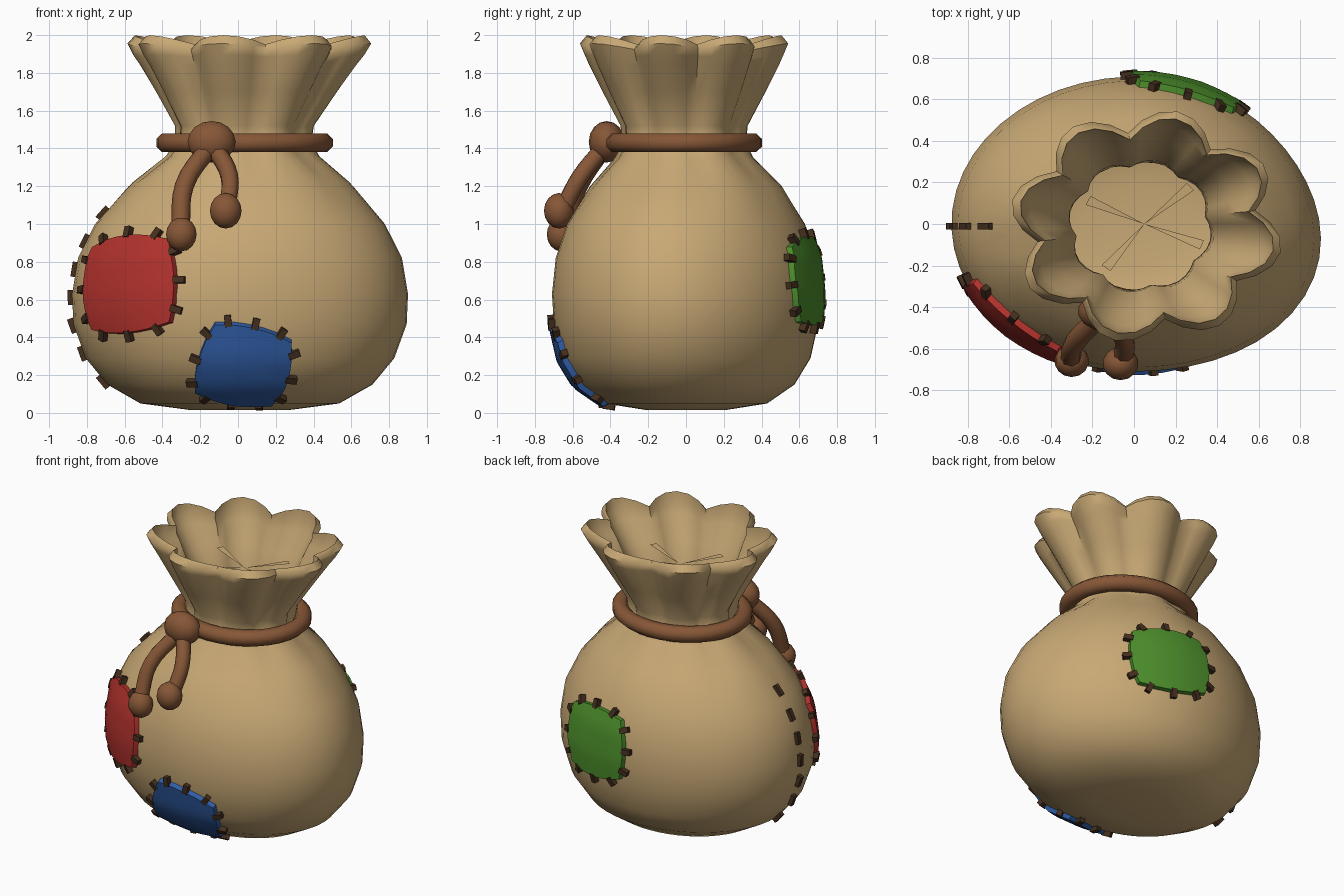
import bpy, bmesh, math
from mathutils import Vector, Matrix
from mathutils.bvhtree import BVHTree

if "Cube" in bpy.data.objects:
    bpy.data.objects.remove(bpy.data.objects["Cube"])


def material(name, r, g, b):
    m = bpy.data.materials.new(name)
    m.diffuse_color = (r, g, b, 1)
    m.use_nodes = True
    m.node_tree.nodes["Principled BSDF"].inputs["Base Color"].default_value = m.diffuse_color
    return m


TAN = material("burlap tan", 0.58, 0.395, 0.178)
ROPE = material("rope brown", 0.24, 0.095, 0.038)
RED = material("patch red", 0.45, 0.032, 0.026)
BLUE = material("patch blue", 0.03, 0.11, 0.38)
GREEN = material("patch green", 0.075, 0.28, 0.025)
THREAD = material("dark thread", 0.058, 0.028, 0.013)


def make(name, bm, mat, angle=40):
    bmesh.ops.recalc_face_normals(bm, faces=bm.faces[:])
    mesh = bpy.data.meshes.new(name)
    bm.to_mesh(mesh)
    bm.free()
    mesh.materials.append(mat)
    ob = bpy.data.objects.new(name, mesh)
    bpy.context.collection.objects.link(ob)
    if angle:
        bpy.ops.object.select_all(action='DESELECT')
        ob.select_set(True)
        bpy.context.view_layer.objects.active = ob
        bpy.ops.object.shade_smooth_by_angle(angle=math.radians(angle))
    return ob


# Sack profile: height, half width, half depth
PROFILE = [
    (0.015, 0.26, 0.21), (0.05, 0.525, 0.43), (0.15, 0.70, 0.575), (0.29, 0.815, 0.66),
    (0.47, 0.88, 0.70), (0.63, 0.887, 0.71), (0.82, 0.855, 0.69), (1.0, 0.765, 0.63),
    (1.2, 0.59, 0.505), (1.35, 0.405, 0.36), (1.43, 0.35, 0.32), (1.52, 0.355, 0.325),
    (1.7, 0.455, 0.41), (1.84, 0.535, 0.47), (1.89, 0.57, 0.49), (1.94, 0.597, 0.51),
    (1.975, 0.56, 0.475)]
SEG, FOLDS, PHASE = 48, 8, math.radians(77)
# the lining follows the outside, slightly inset, back down from the rim
CLOTH = 0.02
lining = [(z + CLOTH, a - CLOTH, b - CLOTH) for z, a, b in PROFILE[-3::-1]]

bm = bmesh.new()
rings = []
for z, a, b in PROFILE + lining:
    gather = max(0, z - 1.1)                            # folds deepen above the body
    wave = 0.8 * max(0, z - 1.8) ** 2                   # wavy rim
    lean = 0.055 * min(1, max(0, (1.35 - z) / 0.35))    # lopsided right side
    ring = []
    for i in range(SEG):
        t = PHASE + 2 * math.pi * i / SEG
        w = 2 * abs(math.cos(FOLDS / 2 * (t - PHASE))) - 1   # round lobes, sharp notches
        k = 1 + 0.13 * gather * w - lean * math.sin(2 * t) * max(0, math.cos(t))
        ring.append(bm.verts.new((0.008 + 0.062 * gather + a * k * math.cos(t),
                                  b * k * math.sin(t) - 0.01 * (z > 1.3), z + wave * w)))
    rings.append(ring)
for lo, hi in zip(rings, rings[1:]):
    for i in range(SEG):
        j = (i + 1) % SEG
        bm.faces.new((lo[i], lo[j], hi[j], hi[i]))
bm.faces.new(rings[0][::-1])
bm.faces.new(rings[-1])
bmesh.ops.recalc_face_normals(bm, faces=bm.faces[:])
surface = BVHTree.FromBMesh(bm)
make("sack", bm, TAN, 60)

# Loose fibres crossing the mouth
bm = bmesh.new()
for turn in (155, 42, 232, 338):
    tips = [(0.05 + 0.3 * math.cos(math.radians(turn + d)),
             0.27 * math.sin(math.radians(turn + d)), 1.78) for d in (-5, 5)]
    bm.faces.new([bm.verts.new(c) for c in [(0.05, 0, 1.75)] + tips])
make("loose_fibres", bm, TAN, 0)

# Rope ring tied round the neck
bm = bmesh.new()
N, M = 32, 8
grid = []
for i in range(N):
    t = 2 * math.pi * i / N
    ring = []
    for k in range(M):
        p = 2 * math.pi * (k + 0.5) / M
        r = 0.056 * math.cos(p)
        ring.append(bm.verts.new((0.035 + (0.415 + r) * math.cos(t),
                                  -0.01 + (0.36 + r) * math.sin(t),
                                  1.43 + 0.054 * math.sin(p))))
    grid.append(ring)
for i in range(N):
    for k in range(M):
        a, b = grid[i], grid[(i + 1) % N]
        bm.faces.new((a[k], b[k], b[(k + 1) % M], a[(k + 1) % M]))
make("neck_rope", bm, ROPE, 60)


def ball(name, loc, scale):
    bm = bmesh.new()
    bmesh.ops.create_uvsphere(bm, u_segments=14, v_segments=8, radius=1,
                              matrix=Matrix.Translation(loc) @ Matrix.Diagonal((*scale, 1)))
    make(name, bm, ROPE, 60)


def tail(name, points, radius):
    curve = bpy.data.curves.new(name, 'CURVE')
    curve.dimensions = '3D'
    curve.bevel_depth = radius
    curve.bevel_resolution = 2
    curve.resolution_u = 4
    curve.use_fill_caps = True
    spline = curve.splines.new('BEZIER')
    spline.bezier_points.add(len(points) - 1)
    for bp, co in zip(spline.bezier_points, points):
        bp.co = co
        bp.handle_left_type = bp.handle_right_type = 'AUTO'
    curve.materials.append(ROPE)
    bpy.context.collection.objects.link(bpy.data.objects.new(name, curve))


# Knot with two hanging rope ends
ball("knot", (-0.14, -0.42, 1.435), (0.13, 0.095, 0.11))
tail("long_tail", [(-0.16, -0.44, 1.40), (-0.285, -0.57, 1.2), (-0.305, -0.65, 0.98)], 0.05)
tail("short_tail", [(-0.12, -0.44, 1.40), (-0.045, -0.56, 1.25), (-0.055, -0.645, 1.09)], 0.048)
ball("long_tail_end", (-0.30, -0.66, 0.945), (0.083, 0.077, 0.09))
ball("short_tail_end", (-0.065, -0.672, 1.07), (0.086, 0.08, 0.094))


def stitch(bm, loc, along, normal, size):
    side = normal.cross(along).normalized()
    along = side.cross(normal).normalized()
    rot = Matrix((along, side, normal)).transposed().to_4x4()
    bmesh.ops.create_cube(bm, size=1, matrix=Matrix.Translation(loc) @ rot
                          @ Matrix.Diagonal((*size, 1)))


def patch(name, mat, direction, z, hu, hv, roll):
    """Square cloth laid on the sack, with stitches round its edge."""
    d = Vector((*direction, 0)).normalized()
    centre, n, _, _ = surface.ray_cast(d * 2 + Vector((0, 0, z)), -d)
    right = Vector((0, 0, 1)).cross(n).normalized()
    up = n.cross(right)
    spin = Matrix.Rotation(math.radians(roll), 3, n)
    right, up = spin @ right, spin @ up

    def place(s, t, lift):
        u = s * (1 - 0.15 * t * t) * hu
        v = t * (1 - 0.15 * s * s) * hv
        start = centre + right * u + up * v + n * 0.5
        hit, normal, _, _ = surface.ray_cast(start, -n)
        return hit + n * lift, normal

    G = 8
    bm = bmesh.new()
    vs = [[bm.verts.new(place(2 * i / G - 1, 2 * j / G - 1, 0.032)[0])
           for j in range(G + 1)] for i in range(G + 1)]
    for i in range(G):
        for j in range(G):
            bm.faces.new((vs[i][j], vs[i + 1][j], vs[i + 1][j + 1], vs[i][j + 1]))
    # skirt sinking into the sack gives the cloth its thickness
    edge = [e for e in bm.edges if e.is_boundary]
    for v in bmesh.ops.extrude_edge_only(bm, edges=edge)["geom"]:
        if isinstance(v, bmesh.types.BMVert):
            v.co -= n * 0.045
    make(name, bm, mat, 40)

    bm = bmesh.new()
    for k in (-0.68, 0, 0.68):
        for s, t in ((1, k), (-1, k), (k, 1), (k, -1)):
            inner, _ = place(s * 0.97, t * 0.97, 0.022)
            outer, normal = place(s * 1.12, t * 1.12, 0.016)
            stitch(bm, inner.lerp(outer, 0.6), outer - inner, normal, (0.062, 0.036, 0.036))
    make(name + "_stitches", bm, THREAD, 0)


patch("red_patch", RED, (-0.60, -0.51), 0.685, 0.305, 0.26, 5)
patch("blue_patch", BLUE, (0.03, -0.68), 0.225, 0.245, 0.25, -15)
patch("green_patch", GREEN, (0.255, 0.67), 0.70, 0.275, 0.235, 4)

# Seam stitches running up the left side
bm = bmesh.new()
for i in range(7):
    hit, n, _, _ = surface.ray_cast(Vector((-2, -0.01, 0.17 + 0.147 * i)), Vector((1, 0, 0)))
    n = Vector((n.x, 0, n.z)).normalized()
    stitch(bm, hit + n * 0.008, Vector((0, 0, 1)), n, (0.08, 0.032, 0.034))
make("side_seam", bm, THREAD, 0)
